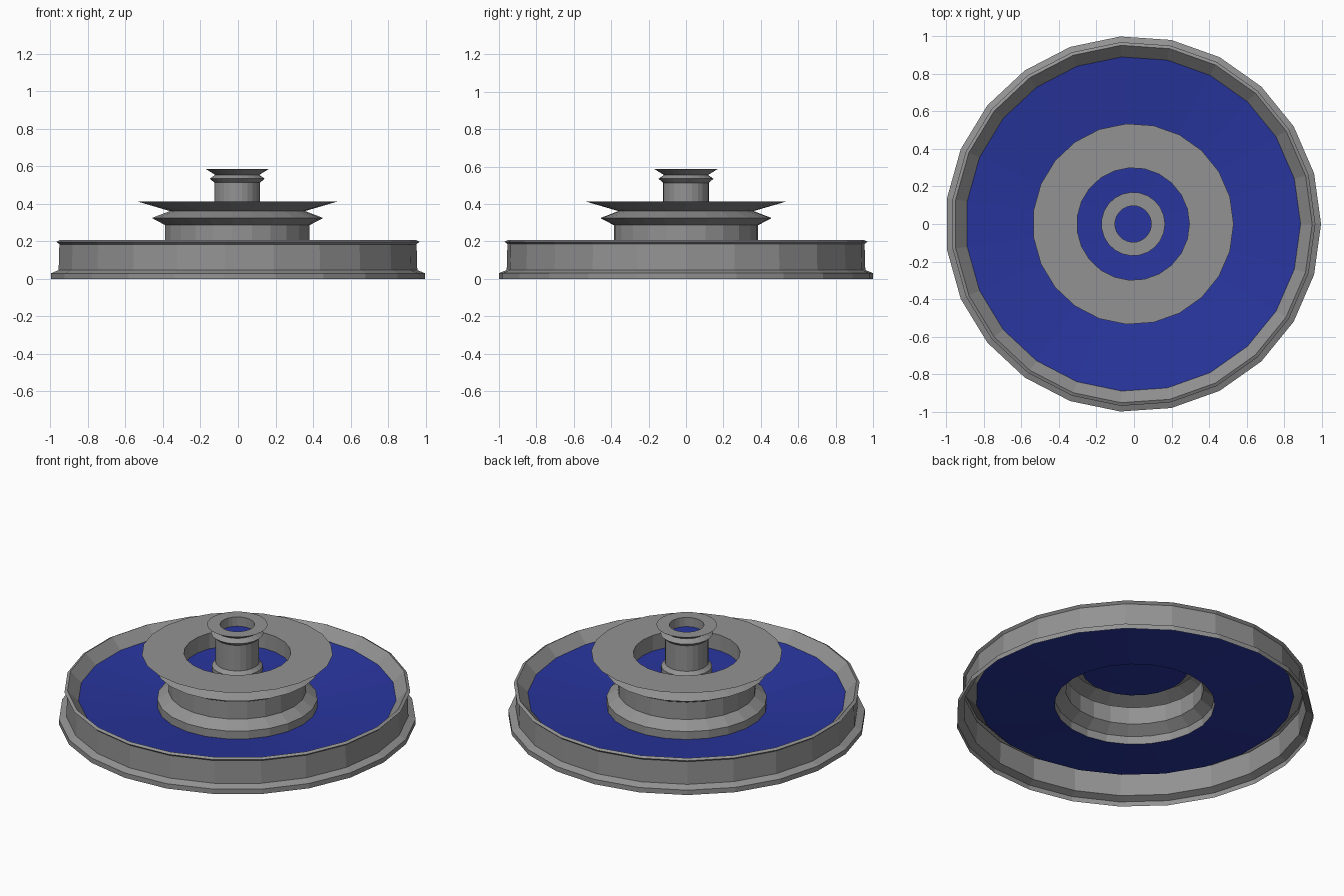
import bpy, bmesh
from math import cos, sin, tau

if "Cube" in bpy.data.objects:
    bpy.data.objects.remove(bpy.data.objects["Cube"])

SIDES = 23
X_SHIFT = -0.0047  # centres the odd-sided rings on x = 0


def colour(name, rgb):
    mat = bpy.data.materials.new(name)
    mat.diffuse_color = (*rgb, 1)
    mat.use_nodes = True
    mat.node_tree.nodes["Principled BSDF"].inputs["Base Color"].default_value = mat.diffuse_color
    return mat


stone = colour("stone_grey", (0.29, 0.29, 0.29))
water = colour("water_blue", (0.022, 0.036, 0.343))


def lathe(name, profile, mat):
    """Revolve (radius, z) points around z; a zero radius closes to a point."""
    bm = bmesh.new()
    rings = []
    for r, z in profile:
        if r == 0:
            rings.append([bm.verts.new((X_SHIFT, 0, z))] * SIDES)
        else:
            rings.append([bm.verts.new((r * cos(tau * i / SIDES) + X_SHIFT,
                                        r * sin(tau * i / SIDES), z))
                          for i in range(SIDES)])
    for a, b in zip(rings, rings[1:]):
        for i in range(SIDES):
            j = (i + 1) % SIDES
            corners = [a[i], a[j], b[j], b[i]]
            bm.faces.new(list(dict.fromkeys(corners)))
    mesh = bpy.data.meshes.new(name)
    bm.to_mesh(mesh)
    bm.free()
    mesh.materials.append(mat)
    bpy.context.collection.objects.link(bpy.data.objects.new(name, mesh))


# Lower pool: open-bottomed wall with a foot and a lip
lathe("pool_wall", [(1.0023, 0), (1.0023, 0.03), (0.961, 0.047), (0.957, 0.185),
                    (0.972, 0.198), (0.955, 0.207), (0.893, 0.143)], stone)
lathe("pool_water", [(0.893, 0.143), (0.45, 0.086)], water)

# Middle pedestal and basin
lathe("middle_basin", [(0.45, 0.086), (0.45, 0.135), (0.387, 0.18), (0.387, 0.287),
                       (0.459, 0.325), (0.362, 0.362), (0.536, 0.413),
                       (0.30, 0.413), (0.30, 0.316)], stone)
# Its water slopes in and carries on as a floor under the top pedestal
lathe("middle_water", [(0.30, 0.316), (0.143, 0.308), (0, 0.308)], water)

# Top pedestal and basin
lathe("top_basin", [(0.143, 0.308), (0.143, 0.335), (0.122, 0.355), (0.122, 0.513),
                    (0.147, 0.535), (0.118, 0.555), (0.17, 0.587),
                    (0.097, 0.587), (0.097, 0.53)], stone)
lathe("top_water", [(0.097, 0.53), (0, 0.53)], water)
